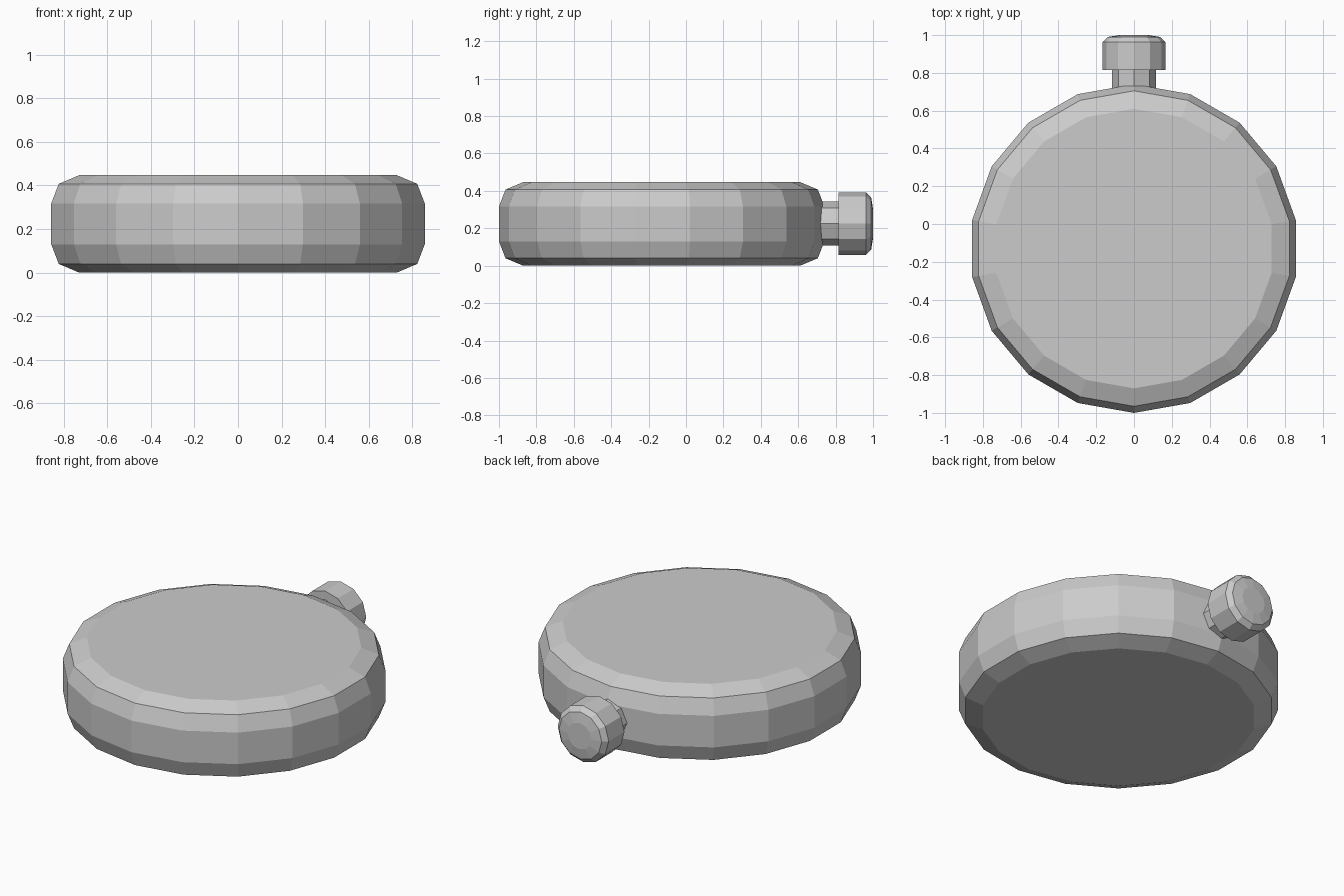
import bpy, bmesh, math
from mathutils import Matrix

if "Cube" in bpy.data.objects:
    bpy.data.objects.remove(bpy.data.objects["Cube"])


def lathe(name, profile, sides, matrix):
    """Closed solid of revolution from (radius, height) rings with a vertex on local +Y."""
    bm = bmesh.new()
    rings = []
    for r, h in profile:
        ring = []
        for i in range(sides):
            a = math.pi / 2 + 2 * math.pi * i / sides
            ring.append(bm.verts.new((r * math.cos(a), r * math.sin(a), h)))
        rings.append(ring)
    for lo, hi in zip(rings, rings[1:]):
        for i in range(sides):
            j = (i + 1) % sides
            bm.faces.new((lo[i], lo[j], hi[j], hi[i]))
    bm.faces.new(rings[0][::-1])
    bm.faces.new(rings[-1])
    bm.transform(matrix)
    bmesh.ops.recalc_face_normals(bm, faces=bm.faces)
    mesh = bpy.data.meshes.new(name)
    bm.to_mesh(mesh)
    bm.free()
    obj = bpy.data.objects.new(name, mesh)
    bpy.context.collection.objects.link(obj)
    return obj


# Round flask body, lying flat
body_profile = [(0.74, 0), (0.835, 0.04), (0.87, 0.13),
                (0.87, 0.317), (0.835, 0.407), (0.74, 0.447)]
lathe("flask_body", body_profile, 18, Matrix.Translation((0, -0.13, 0)))

# Neck and cap share an axis pointing along +Y
spout = Matrix.Translation((0, 0, 0.225)) @ Matrix.Rotation(-math.pi / 2, 4, 'X')
lathe("neck", [(0.117, 0.68), (0.117, 0.83)], 8, spout)
lathe("cap", [(0.167, 0.815), (0.167, 0.963), (0.14, 0.99), (0.078, 1.0)], 12, spout)
